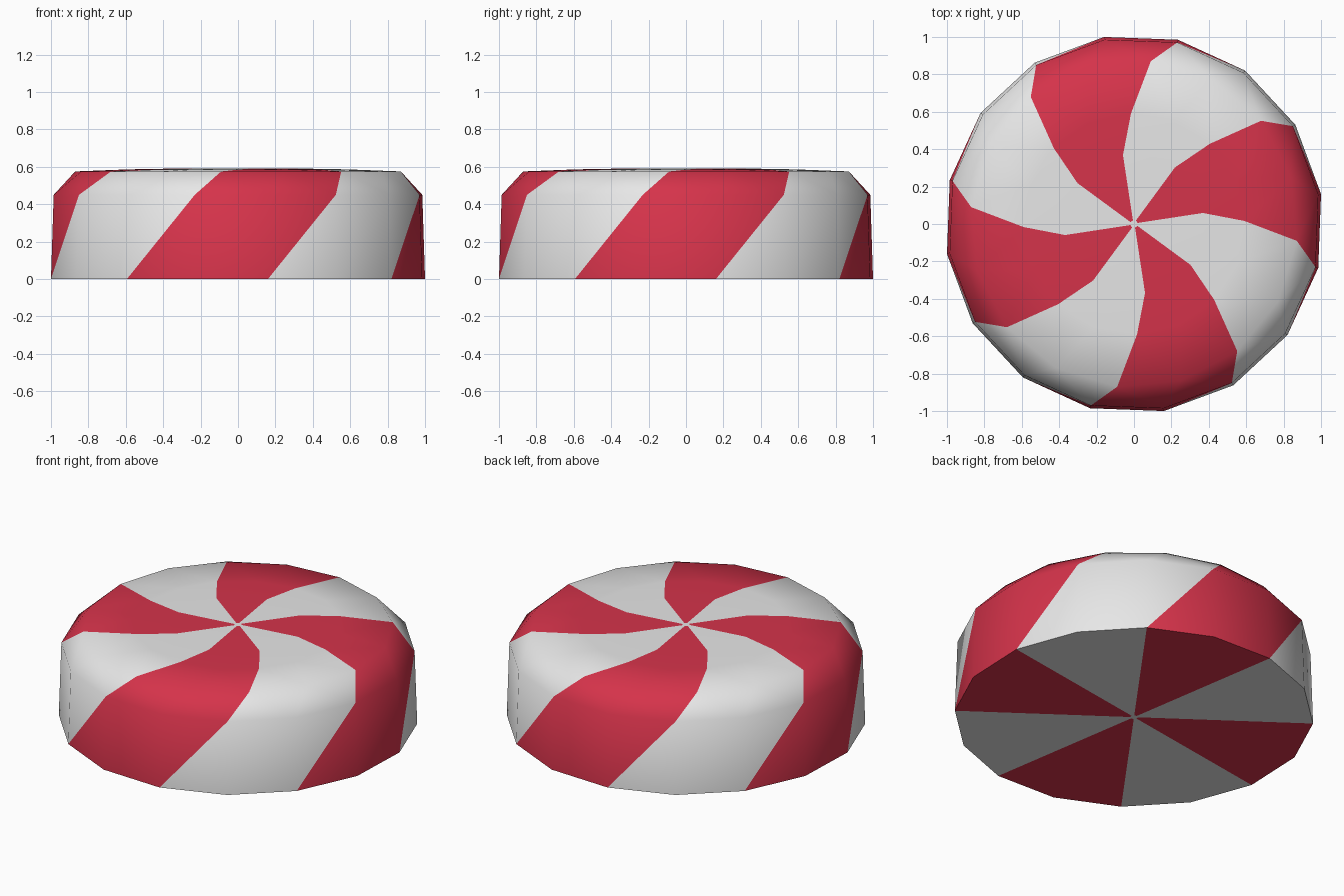
import bpy, bmesh, math

if "Cube" in bpy.data.objects:
    bpy.data.objects.remove(bpy.data.objects["Cube"])

SIDES = 16
START = -125.9          # angle of the first base vertex, degrees
# (radius, height, twist in degrees) from underside centre, round the rim, to top centre
RINGS = [
    (0.02, 0.0, 0.0),
    (1.0127, 0.0, 0.0),
    (0.998, 0.45, 22.5),
    (0.875, 0.575, 30.0),
    (0.59, 0.586, 37.5),
    (0.373, 0.59, 45.0),
    (0.02, 0.59, 52.5),
]


def material(name, rgb):
    m = bpy.data.materials.new(name)
    m.diffuse_color = (*rgb, 1.0)
    m.use_nodes = True
    m.node_tree.nodes["Principled BSDF"].inputs["Base Color"].default_value = m.diffuse_color
    return m


# Swirled disc: each ring is turned a little further than the one below
bm = bmesh.new()
rings = []
for r, z, twist in RINGS:
    ring = []
    for k in range(SIDES):
        a = math.radians(START + twist + k * 360 / SIDES)
        ring.append(bm.verts.new((r * math.cos(a), r * math.sin(a), z)))
    rings.append(ring)

# Stripes: two red segments, then two white ones
for lower, upper in zip(rings, rings[1:]):
    for k in range(SIDES):
        n = (k + 1) % SIDES
        f = bm.faces.new((lower[k], lower[n], upper[n], upper[k]))
        f.material_index = 1 if k % 4 < 2 else 0

# Small white centres
bm.faces.new(list(reversed(rings[0])))
bm.faces.new(rings[-1])

# Fold twisted quads along their short diagonal so the rim stays convex
bmesh.ops.triangulate(bm, faces=[f for f in bm.faces if len(f.verts) == 4],
                      quad_method='SHORT_EDGE')
bmesh.ops.recalc_face_normals(bm, faces=bm.faces[:])

mesh = bpy.data.meshes.new("swirl_candy")
bm.to_mesh(mesh)
bm.free()
mesh.materials.append(material("white sugar", (0.8, 0.8, 0.8)))
mesh.materials.append(material("red stripe", (0.665, 0.033, 0.069)))

candy = bpy.data.objects.new("swirl_candy", mesh)
bpy.context.collection.objects.link(candy)
bpy.context.view_layer.objects.active = candy
candy.select_set(True)
bpy.ops.object.shade_smooth_by_angle(angle=math.radians(60))
